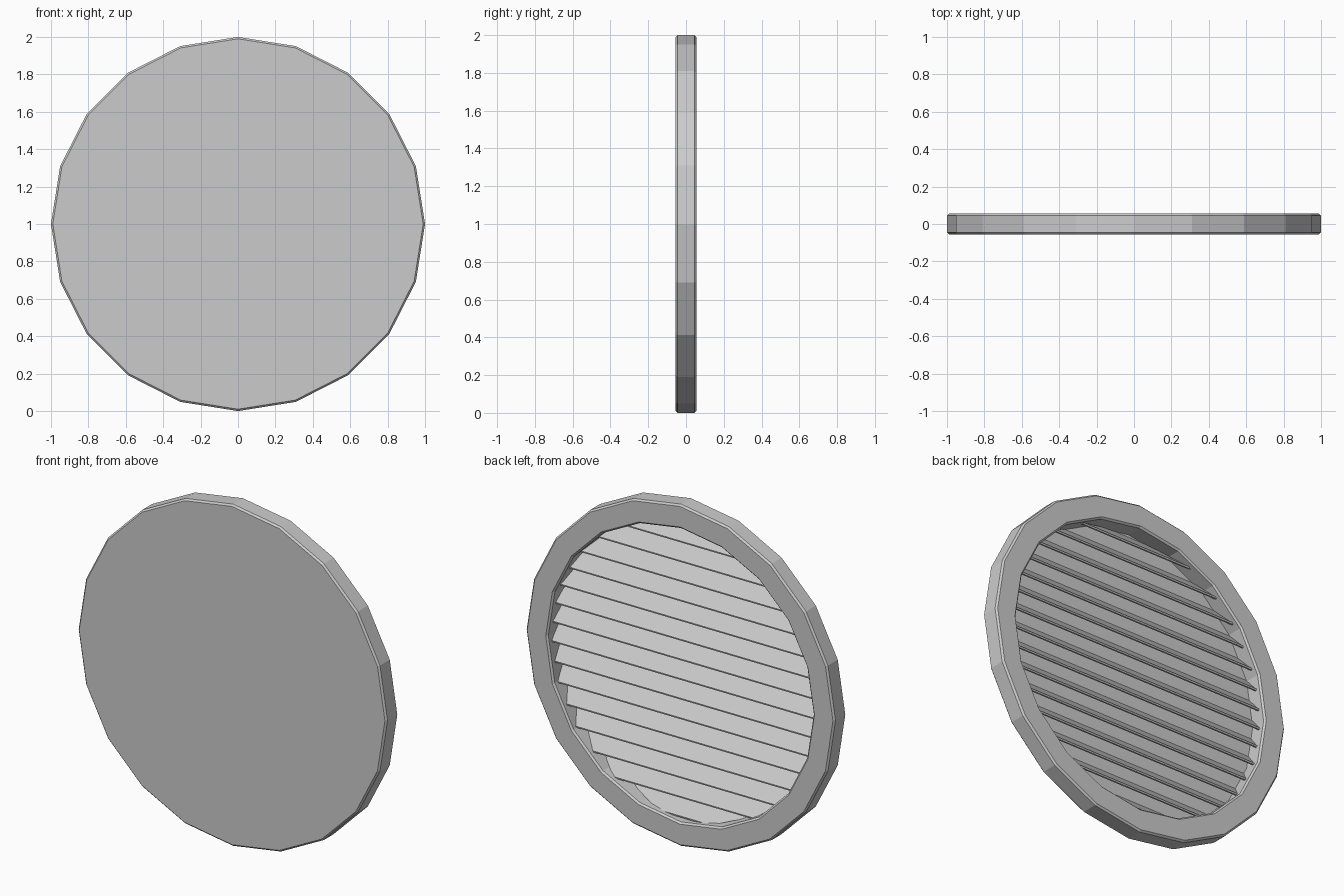
import bpy, bmesh
from math import sin, cos, pi, sqrt

if "Cube" in bpy.data.objects:
    bpy.data.objects.remove(bpy.data.objects["Cube"])

SIDES = 20
INNER = 0.86


def finish(bm, name):
    bmesh.ops.recalc_face_normals(bm, faces=bm.faces)
    me = bpy.data.meshes.new(name)
    bm.to_mesh(me)
    bm.free()
    ob = bpy.data.objects.new(name, me)
    bpy.context.collection.objects.link(ob)
    return ob


# Frame: faceted bevelled rim with a closed front panel, turned about the y axis
profile = [(0.99, -0.055), (1.0, -0.045), (1.0, 0.045), (0.99, 0.055),
           (INNER + 0.01, 0.055), (INNER, 0.045), (INNER, -0.045)]
bm = bmesh.new()
rings = []
for r, y in profile:
    rings.append([bm.verts.new((r * cos(2 * pi * i / SIDES), y, 1 + r * sin(2 * pi * i / SIDES)))
                  for i in range(SIDES)])
for a, b in zip(rings, rings[1:]):
    for i in range(SIDES):
        j = (i + 1) % SIDES
        bm.faces.new((a[i], a[j], b[j], b[i]))
bm.faces.new(rings[0])
bm.faces.new(rings[-1])
finish(bm, "round_frame")


# Slats: sloping down towards the back, trimmed to the round opening
def slat(zc, name):
    section = [(-0.045, 0.040), (0.014, -0.030), (0.022, -0.035),
               (0.020, -0.044), (0.010, -0.044), (-0.045, 0.024)]
    bm = bmesh.new()
    ends = []
    for side in (-1, 1):
        ends.append([bm.verts.new((side * sqrt(max(0.0004, (INNER - 0.003) ** 2 - (zc + z) ** 2)),
                                   y, 1 + zc + z)) for y, z in section])
    n = len(section)
    for i in range(n):
        j = (i + 1) % n
        bm.faces.new((ends[0][i], ends[0][j], ends[1][j], ends[1][i]))
    bm.faces.new(ends[0])
    bm.faces.new(ends[1])
    finish(bm, name)


COUNT, PITCH = 15, 0.115
for k in range(COUNT):
    slat((k - (COUNT - 1) / 2) * PITCH, f"slat_{k + 1}")
